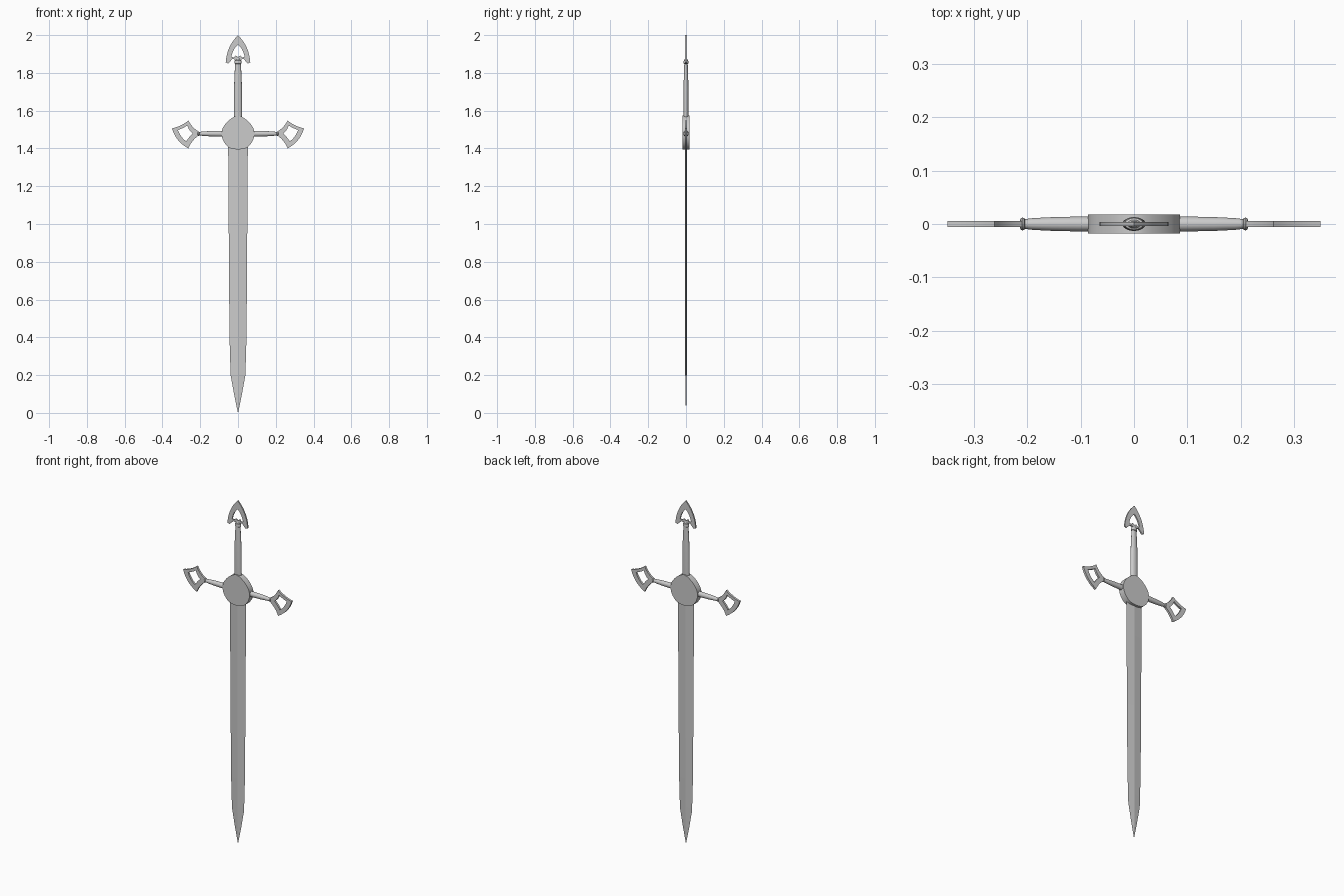
import bpy
import bmesh
import math
from mathutils import Matrix, Vector

cube = bpy.data.objects.get("Cube")
if cube:
    bpy.data.objects.remove(cube)


def finish(name, bm, angle=35):
    bmesh.ops.remove_doubles(bm, verts=bm.verts, dist=0.00001)
    bmesh.ops.recalc_face_normals(bm, faces=bm.faces)
    mesh = bpy.data.meshes.new(name)
    bm.to_mesh(mesh)
    bm.free()
    obj = bpy.data.objects.new(name, mesh)
    bpy.context.collection.objects.link(obj)
    bpy.ops.object.select_all(action='DESELECT')
    obj.select_set(True)
    bpy.context.view_layer.objects.active = obj
    bpy.ops.object.shade_smooth_by_angle(angle=math.radians(angle))
    return obj


def bow(a, b, bulge, steps=6):
    """Points from a up to (not including) b, bowed sideways by bulge."""
    a, b = Vector(a), Vector(b)
    d = (b - a).normalized()
    side = Vector((d.y, -d.x)) * bulge
    return [a.lerp(b, i / steps) + side * 4 * (i / steps) * (1 - i / steps)
            for i in range(steps)]


def outline(corners, bulges):
    pts = []
    for i, c in enumerate(corners):
        pts += bow(c, corners[(i + 1) % len(corners)], bulges[i])
    return pts


def plate(name, loops, half_depth, flip=1):
    """Flat plate in the XZ plane; later loops cut holes in the first."""
    curve = bpy.data.curves.new(name + "_outline", 'CURVE')
    curve.dimensions = '2D'
    curve.fill_mode = 'BOTH'
    curve.extrude = half_depth
    for loop in loops:
        spline = curve.splines.new('POLY')
        spline.points.add(len(loop) - 1)
        for p, (x, z) in zip(spline.points, loop):
            p.co = (x * flip, z, 0, 1)
        spline.use_cyclic_u = True
    temp = bpy.data.objects.new(name + "_outline", curve)
    bpy.context.collection.objects.link(temp)
    graph = bpy.context.evaluated_depsgraph_get()
    mesh = bpy.data.meshes.new_from_object(temp.evaluated_get(graph))
    mesh.transform(Matrix.Rotation(math.pi / 2, 4, 'X'))
    bm = bmesh.new()
    bm.from_mesh(mesh)
    bpy.data.objects.remove(temp)
    bpy.data.curves.remove(curve)
    bpy.data.meshes.remove(mesh)
    return finish(name, bm)


def loft(name, rings, sides, matrix=Matrix(), angle=35):
    """Skin elliptical rings (height, x radius, y radius) along local z."""
    bm = bmesh.new()
    rows = []
    for z, rx, ry in rings:
        rows.append([bm.verts.new(matrix @ Vector((
            rx * math.cos(math.tau * i / sides),
            ry * math.sin(math.tau * i / sides), z))) for i in range(sides)])
    for low, high in zip(rows, rows[1:]):
        for i in range(sides):
            j = (i + 1) % sides
            bm.faces.new((low[i], low[j], high[j], high[i]))
    bm.faces.new(rows[0])
    bm.faces.new(rows[-1])
    return finish(name, bm, angle)


def mirrored(half):
    """Close a half outline that starts and ends on the centre line."""
    return half + [(-x, z) for x, z in reversed(half[1:-1])]


# Blade: slim diamond section running to a point
loft("blade", [(0, 0.0005, 0.0003), (0.1, 0.021, 0.003), (0.2, 0.039, 0.004),
               (0.4, 0.045, 0.005), (0.8, 0.048, 0.005), (1.42, 0.052, 0.005)],
     4, angle=1)

# Guard centre: thick rounded boss
boss = bow((0, 1.395), (0.045, 1.403), 0.002, 3)
boss += bow((0.045, 1.403), (0.08, 1.445), 0.004, 4)
boss += bow((0.08, 1.445), (0.08, 1.51), 0.007, 5)
boss += bow((0.08, 1.51), (0.02, 1.568), 0.006, 5)
boss += [Vector((0.02, 1.568)), Vector((0, 1.574))]
plate("guard_boss", [mirrored([tuple(p) for p in boss])], 0.018)

# Grip: oval handle with a small collar under the pommel
loft("grip", [(1.55, 0.021, 0.012), (1.62, 0.022, 0.013), (1.72, 0.021, 0.013),
              (1.8, 0.018, 0.011), (1.848, 0.015, 0.009), (1.85, 0.018, 0.012),
              (1.858, 0.019, 0.013), (1.866, 0.017, 0.011), (1.868, 0.012, 0.008),
              (1.88, 0.008, 0.005)], 24)

# Pommel: pierced pointed arch with two prongs
outer = bow((0, 1.87), (0.03, 1.873), 0) + bow((0.03, 1.873), (0.052, 1.85), 0)
outer += bow((0.052, 1.85), (0.065, 1.855), 0)
outer += bow((0.065, 1.855), (0, 2), 0.015, 10) + [Vector((0, 2))]
inner = [Vector((0, 1.884)), Vector((0.012, 1.892)), Vector((0.02, 1.882))]
inner += bow((0.035, 1.884), (0, 1.95), 0.007) + [Vector((0, 1.95))]
plate("pommel", [mirrored([tuple(p) for p in outer]),
                 mirrored([tuple(p) for p in inner])], 0.004)

# Guard arms and their pierced fan-shaped ends
fan = outline([(0.21, 1.468), (0.263, 1.4), (0.35, 1.506), (0.262, 1.548),
               (0.21, 1.49)], [-0.006, 0.014, -0.006, -0.006, 0])
window = outline([(0.24, 1.479), (0.274, 1.437), (0.318, 1.498), (0.268, 1.522)],
                 [-0.002, 0.006, -0.002, -0.004])
for side, label in ((1, "left"), (-1, "right")):
    turn = Matrix.Translation((0, 0, 1.478)) @ Matrix.Rotation(side * math.pi / 2, 4, 'Y')
    loft(label + "_guard_arm",
         [(0.06, 0.015, 0.014), (0.1, 0.015, 0.014), (0.15, 0.014, 0.013),
          (0.19, 0.011, 0.011), (0.205, 0.009, 0.009), (0.206, 0.011, 0.011),
          (0.209, 0.012, 0.012), (0.212, 0.011, 0.011), (0.214, 0.008, 0.008)],
         24, turn)
    plate(label + "_guard_end", [fan, window], 0.006, side)
